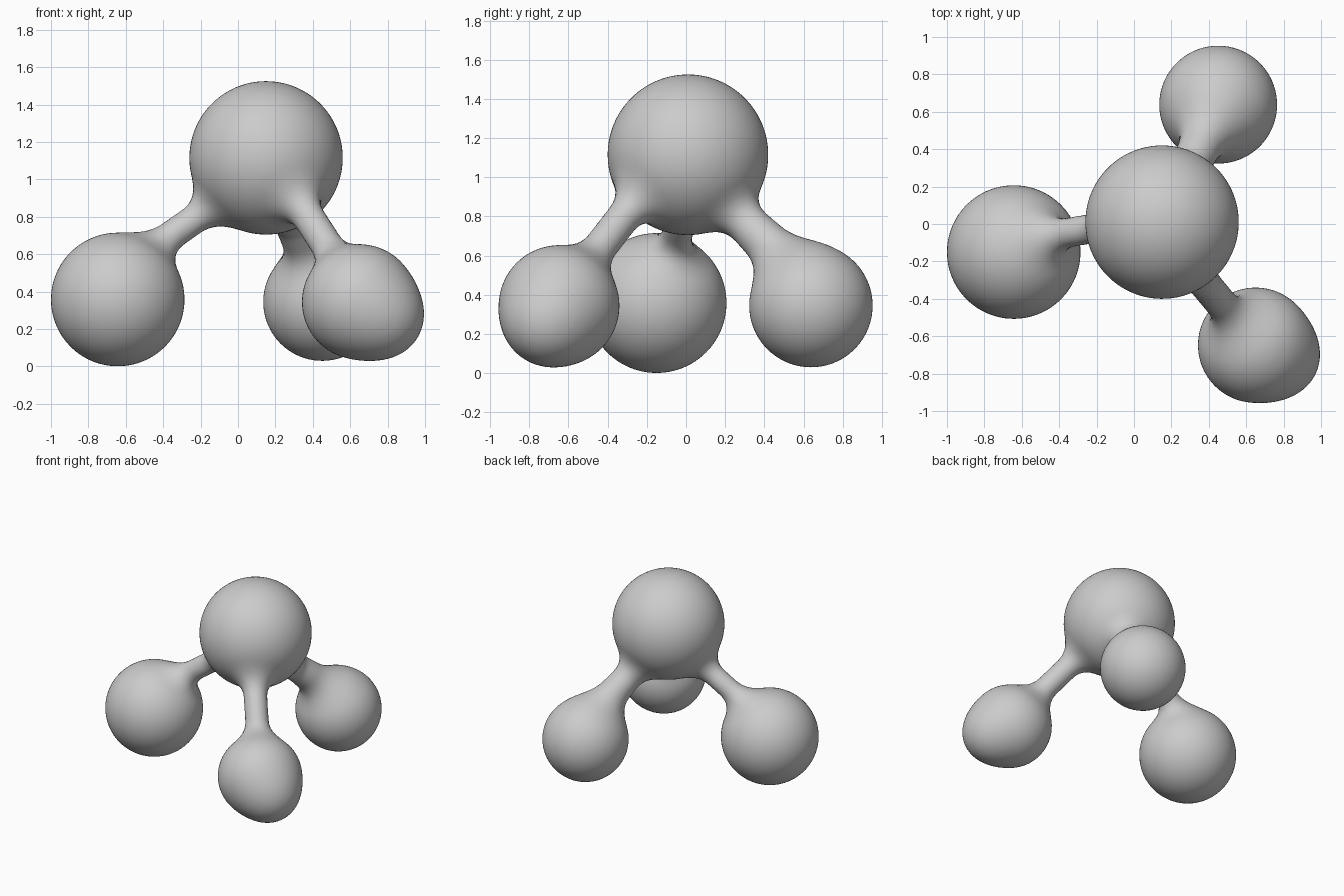
import bpy, bmesh
from mathutils import Vector, Matrix

if "Cube" in bpy.data.objects:
    bpy.data.objects.remove(bpy.data.objects["Cube"])

# Balls: centre, radius
BALLS = [
    ((0.15, 0.01, 1.115), 0.41),      # large top ball
    ((-0.643, -0.15, 0.358), 0.357),  # left foot ball
    ((0.65, -0.648, 0.345), 0.308),   # front right foot ball
    ((0.79, -0.715, 0.255), 0.185),   # bulge on the front right ball
    ((0.45, 0.638, 0.345), 0.315),    # back right foot ball
]
# Necks: start, end, start radius, end radius
NECKS = [
    ((0.05, 0.02, 0.985), (-0.50, -0.07, 0.60), 0.078, 0.078),
    ((0.28, -0.20, 0.95), (0.57, -0.55, 0.50), 0.085, 0.085),
    ((0.22, 0.15, 0.92), (0.43, 0.57, 0.51), 0.085, 0.13),
]
BLEND = 0.13
balls = [(Vector(c), r) for c, r in BALLS]
necks = [(Vector(a), Vector(b) - Vector(a), r0, r1) for a, b, r0, r1 in NECKS]


def distance(p):
    """Smoothly blended distance to all balls and necks."""
    parts = [(p - c).length - r for c, r in balls]
    for a, d, r0, r1 in necks:
        t = min(1, max(0, (p - a).dot(d) / d.length_squared))
        parts.append((p - a - d * t).length - r0 - (r1 - r0) * t)
    out = parts[0]
    for q in parts[1:]:
        h = max(BLEND - abs(out - q), 0) / BLEND
        out = min(out, q) - h * h * BLEND / 4
    return out


def project(p):
    """Move a point onto the blended surface."""
    e = 0.002
    for _ in range(4):
        f = distance(p)
        if abs(f) < 0.0005:
            break
        g = Vector([distance(p + Vector(o)) - f
                    for o in ((e, 0, 0), (0, e, 0), (0, 0, e))]) / e
        p = p - g * (f / max(g.length_squared, 0.2))
    return p


# Rough body: overlapping spheres fused by a voxel remesh
bm = bmesh.new()
blobs = list(balls)
for a, d, r0, r1 in necks:
    blobs += [(a + d * (i / 14), 0.015 + r0 + (r1 - r0) * i / 14) for i in range(15)]
for c, r in blobs:
    bmesh.ops.create_icosphere(bm, subdivisions=4, radius=r,
                               matrix=Matrix.Translation(c))
mesh = bpy.data.meshes.new("blended_ball_body")
bm.to_mesh(mesh)
bm.free()
body = bpy.data.objects.new("blended_ball_body", mesh)
bpy.context.collection.objects.link(body)
bpy.context.view_layer.objects.active = body
body.select_set(True)
rm = body.modifiers.new("fuse", 'REMESH')
rm.mode = 'VOXEL'
rm.voxel_size = 0.026
bpy.ops.object.modifier_apply(modifier=rm.name)

# Pull the rough body onto the smooth blended surface
bm = bmesh.new()
bm.from_mesh(body.data)
for _ in range(2):
    for v in bm.verts:
        v.co = project(v.co.copy())
    for _ in range(3):
        bmesh.ops.smooth_vert(bm, verts=bm.verts, factor=0.5,
                              use_axis_x=True, use_axis_y=True, use_axis_z=True)
for v in bm.verts:
    v.co = project(v.co.copy())
bm.to_mesh(body.data)
bm.free()
bpy.ops.object.shade_smooth()
